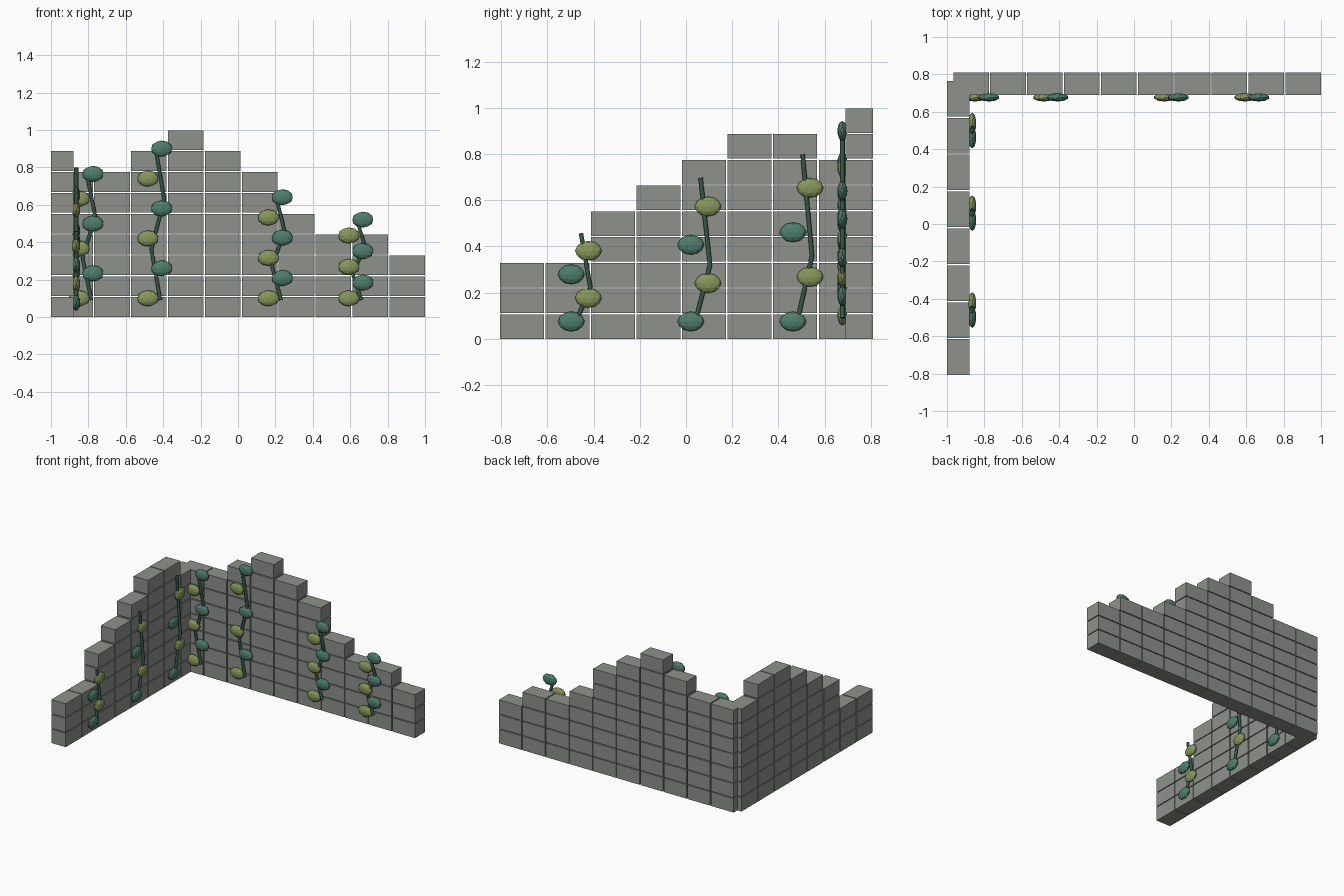
import bpy, bmesh
from mathutils import Matrix, Vector

if "Cube" in bpy.data.objects:
    bpy.data.objects.remove(bpy.data.objects["Cube"])


def material(name, rgb):
    m = bpy.data.materials.new(name)
    m.diffuse_color = (*rgb, 1)
    m.use_nodes = True
    m.node_tree.nodes["Principled BSDF"].inputs["Base Color"].default_value = m.diffuse_color
    return m


STONE = material("grey stone", (0.27, 0.285, 0.26))
DARK = material("dark leaf green", (0.075, 0.21, 0.15))
LIGHT = material("light leaf green", (0.24, 0.31, 0.10))
STEM = material("stem green", (0.035, 0.10, 0.065))

LONG, THICK, HIGH = 0.19, 0.12, 0.1055   # block size
PITCH, RISE = 0.1973, 0.1115             # block spacing


def mesh_object(name, bm, mat):
    me = bpy.data.meshes.new(name)
    bm.to_mesh(me)
    bm.free()
    me.materials.append(mat)
    ob = bpy.data.objects.new(name, me)
    bpy.context.collection.objects.link(ob)
    return ob


# Ruined walls: stacked blocks, one height count per column
def wall(name, heights, start, along_x, across):
    bm = bmesh.new()
    for i, count in enumerate(heights):
        a = start + LONG / 2 + i * PITCH
        for row in range(count):
            z = HIGH / 2 + row * RISE
            pos = (a, across, z) if along_x else (across, a, z)
            size = (LONG, THICK, HIGH) if along_x else (THICK, LONG, HIGH)
            bmesh.ops.create_cube(
                bm, size=1, matrix=Matrix.Translation(pos) @ Matrix.Diagonal((*size, 1)))
    mesh_object(name, bm, STONE)


wall("back_wall", [7, 7, 8, 9, 8, 7, 5, 4, 4, 3], -0.966, True, 0.75)
wall("side_wall", [3, 3, 5, 6, 7, 8, 8, 7], -0.806, False, -0.94)


# Climbing vines: a bent stem with leaves alternating left and right
def vine(label, centre, bottom, step, n, on_back, light_first, bends):
    def place(a, z):
        return Vector((a, 0.677, z)) if on_back else Vector((-0.865, a, z))

    top = bottom + step * (n - 1)
    cu = bpy.data.curves.new("vine_stem_" + label, 'CURVE')
    cu.dimensions = '3D'
    cu.bevel_depth = 0.011
    cu.bevel_resolution = 1
    cu.use_fill_caps = True
    sp = cu.splines.new('POLY')
    sp.points.add(len(bends) - 1)
    for i, off in enumerate(bends):
        z = bottom - 0.01 + (top - bottom + 0.01) * i / (len(bends) - 1)
        if not on_back and i == len(bends) - 1:
            z += 1.15 * step * 0.65      # side stems rise past the last leaf
        sp.points[i].co = (*place(centre + off, z), 1)
    cu.materials.append(STEM)
    bpy.context.collection.objects.link(bpy.data.objects.new(cu.name, cu))

    size = (0.058, 0.022, 0.043) if on_back else (0.022, 0.058, 0.043)
    for kind, mat, odd in (("light", LIGHT, not light_first), ("dark", DARK, light_first)):
        bm = bmesh.new()
        for i in range(int(odd), n, 2):
            side = 0.037 if (kind == "light") != on_back else -0.037
            m = Matrix.Translation(place(centre + side, bottom + i * step))
            bmesh.ops.create_icosphere(bm, subdivisions=2, radius=1,
                                       matrix=m @ Matrix.Diagonal((*size, 1)))
        mesh_object(f"{kind}_leaves_{label}", bm, mat)


back_bends = (0.03, -0.018, 0.05, 0.005)
for label, centre, step in (("back_1", -0.813, 0.133), ("back_2", -0.445, 0.16),
                            ("back_3", 0.2, 0.108), ("back_4", 0.63, 0.084)):
    vine(label, centre, 0.1, step, 6, True, True, back_bends)

side_bends = (-0.02, 0.046, 0.005)
for label, centre, step in (("side_1", -0.46, 0.102), ("side_2", 0.058, 0.166),
                            ("side_3", 0.5, 0.193)):
    vine(label, centre, 0.075, step, 4, False, False, side_bends)
